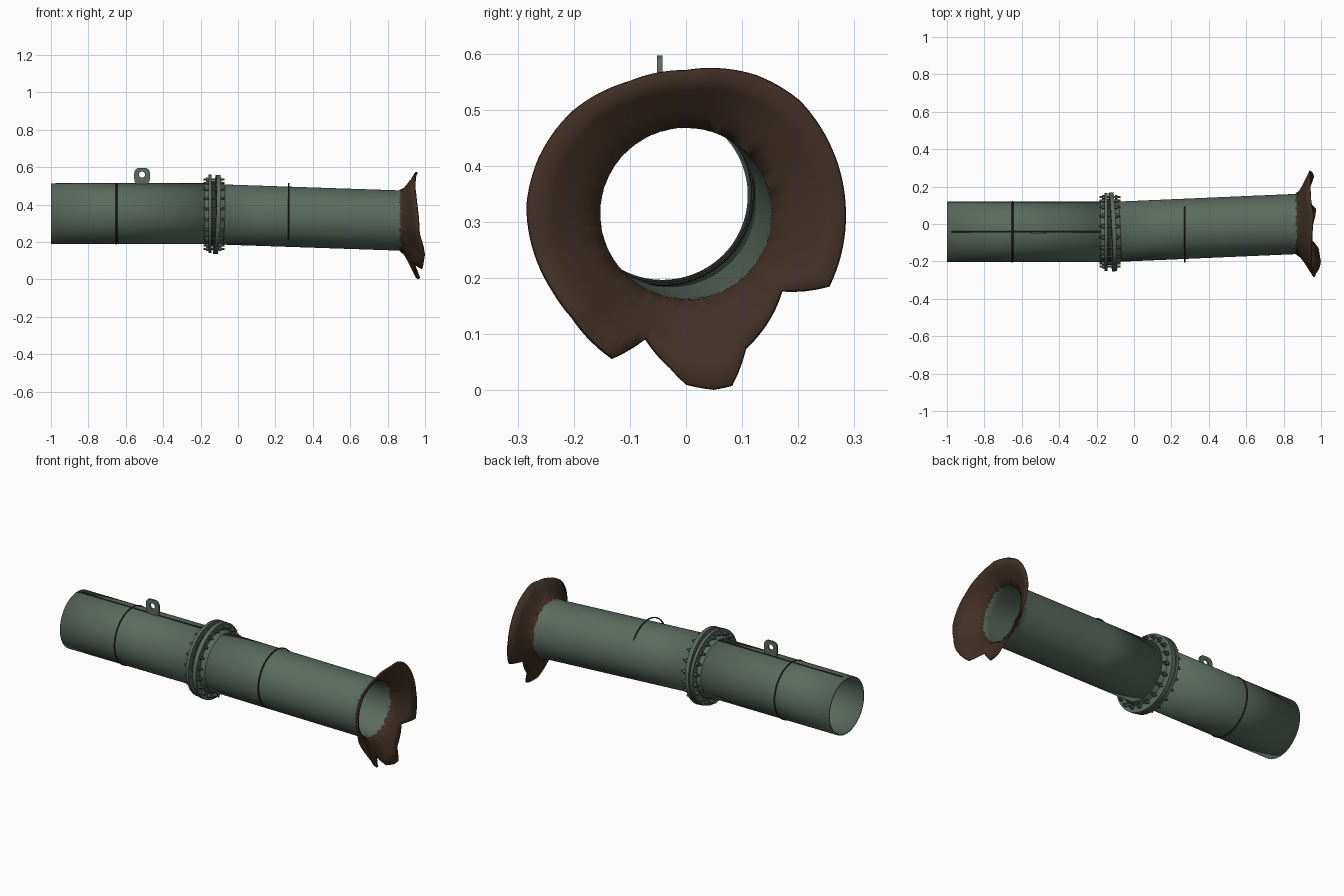
import bpy, bmesh, math, random
from mathutils import Matrix, Vector

if "Cube" in bpy.data.objects:
    bpy.data.objects.remove(bpy.data.objects["Cube"])

random.seed(4)
TAU = 2 * math.pi


def material(name, rgb):
    m = bpy.data.materials.new(name)
    m.diffuse_color = (*rgb, 1)
    m.use_nodes = True
    m.node_tree.nodes["Principled BSDF"].inputs["Base Color"].default_value = m.diffuse_color
    return m


GREEN = material("pipe_green", (0.105, 0.145, 0.115))
BROWN = material("scorched_rust", (0.052, 0.029, 0.019))
DARK = material("weld_dark", (0.03, 0.028, 0.028))
STEEL = material("bolt_steel", (0.12, 0.13, 0.13))


def finish(bm, name, mats, angle=35):
    me = bpy.data.meshes.new(name)
    bm.to_mesh(me)
    bm.free()
    ob = bpy.data.objects.new(name, me)
    bpy.context.collection.objects.link(ob)
    for m in mats:
        me.materials.append(m)
    bpy.ops.object.select_all(action='DESELECT')
    ob.select_set(True)
    bpy.context.view_layer.objects.active = ob
    bpy.ops.object.shade_smooth_by_angle(angle=math.radians(angle))
    return ob


def bridge(bm, rings, closed=False):
    """Skin rings of points; returns the faces grouped by band."""
    vs = [[bm.verts.new(p) for p in r] for r in rings]
    n, bands = len(vs[0]), []
    for i in range(len(vs) - (0 if closed else 1)):
        a, b = vs[i], vs[(i + 1) % len(vs)]
        bands.append([bm.faces.new((a[j], a[(j + 1) % n], b[(j + 1) % n], b[j])) for j in range(n)])
    return bands


def circle(x, r, cy, cz, n=96):
    return [(x, cy + r * math.cos(TAU * j / n), cz + r * math.sin(TAU * j / n)) for j in range(n)]


def lathe(name, profile, place, mat, n=96):
    """Closed (x, r) profile turned around the x axis."""
    bm = bmesh.new()
    bridge(bm, [circle(x, r, 0, 0, n) for x, r in profile], True)
    bmesh.ops.recalc_face_normals(bm, faces=bm.faces)
    ob = finish(bm, name, [mat])
    ob.matrix_world = place
    return ob


def thicken(ob, t):
    s = ob.modifiers.new("wall", 'SOLIDIFY')
    s.thickness, s.offset = t, -1


CY, CZ, R = -0.042, 0.351, 0.161
straight = Matrix.Translation((0, CY, CZ))
tilt = Vector((1, 0.043, -0.033)).to_track_quat('X', 'Z').to_matrix().to_4x4()

# straight left pipe
bm = bmesh.new()
bridge(bm, [circle(x, R, CY, CZ) for x in (-1, -0.65, -0.145)])
thicken(finish(bm, "left_pipe", [GREEN]), 0.007)

# torn rim outline: angle, radius, x position
RIM = [(3, .285, .938), (24, .285, .935), (45, .286, .935), (63, .277, .94), (81, .263, .955),
       (90, .256, .95), (114, .257, .945), (138, .273, .94), (159, .281, .95), (177, .285, .96),
       (195, .28, .965), (210, .276, .985), (222, .276, .993), (243, .291, .98), (252, .236, .93),
       (264, .277, .94), (270, .305, .95), (279, .318, .963), (285, .318, .965), (294, .264, .94),
       (321, .221, .925), (333, .287, .955), (363, .285, .938)]


def rim(deg):
    if deg < 3:
        deg += 360
    for (a, r0, x0), (b, r1, x1) in zip(RIM, RIM[1:]):
        if a <= deg <= b:
            t = (deg - a) / (b - a)
            return r0 + (r1 - r0) * t, x0 + (x1 - x0) * t


# sagging right pipe with flared torn end
N, X0, XE = 120, -0.105, 0.868


def axis(x):
    t = min(1, (x - X0) / (XE - X0))
    return CY * (1 - t), 0.348 + (0.315 - 0.348) * t


rings = [circle(x, R, *axis(x), N) for x in (X0, 0.27, 0.6, 0.83)]
edge = []
for j in range(N):  # ragged burn edge
    a = TAU * j / N
    x = 0.867 + random.uniform(-0.008, 0.008)
    cy, cz = axis(x)
    edge.append((x, cy + R * math.cos(a), cz + R * math.sin(a)))
rings.append(edge)
for t in (0.2, 0.4, 0.7, 1):
    ring = []
    for j in range(N):
        a = TAU * j / N
        r, x = rim(360 * j / N)
        rr = R + (r - R) * t ** 1.15
        ring.append((0.872 + (x - 0.872) * t, rr * math.cos(a), 0.315 + rr * math.sin(a)))
    rings.append(ring)
bm = bmesh.new()
for i, band in enumerate(bridge(bm, rings)):
    for f in band:
        f.material_index = 1 if i >= 4 else 0
thicken(finish(bm, "right_pipe_torn_end", [GREEN, BROWN], 50), 0.009)

# flange pair with collars
lathe("left_flange", [(-.158, .155), (-.158, .209), (-.141, .209), (-.141, .155)], straight, GREEN)
lathe("left_collar", [(-.185, .158), (-.158, .172), (-.141, .172), (-.141, .155)], straight, GREEN)
joint = Matrix.Translation((-0.112, CY, 0.347)) @ tilt
lathe("right_flange", [(-.013, .155), (-.013, .211), (.010, .211), (.010, .155)], joint, GREEN)
lathe("right_collar", [(.008, .155), (.008, .174), (.035, .162), (.035, .155)], joint, GREEN)
lathe("gasket", [(-.144, .155), (-.144, .176), (-.12, .176), (-.12, .155)], straight, DARK)

# bolts with hex heads
bm = bmesh.new()
for k in range(20):
    a = TAU * (k + 0.5) / 20
    for x, length, r, n in ((-.128, .112, .006, 10), (-.164, .012, .0115, 6), (-.094, .014, .0115, 6)):
        m = Matrix.Translation((x, CY + .188 * math.cos(a), CZ - .002 + .188 * math.sin(a)))
        bmesh.ops.create_cone(bm, cap_ends=True, segments=n, radius1=r, radius2=r, depth=length,
                              matrix=m @ Matrix.Rotation(math.pi / 2, 4, 'Y'))
finish(bm, "flange_bolts", [STEEL])

# weld beads: two girth rings and one lengthwise seam
for name, x in (("left_girth_weld", -0.65), ("right_girth_weld", 0.272)):
    bead = [(x + .0045 * math.cos(TAU * k / 8), .1615 + .0035 * math.sin(TAU * k / 8)) for k in range(8)]
    lathe(name, bead, straight, DARK)
bm = bmesh.new()
bmesh.ops.create_cone(bm, cap_ends=True, segments=8, radius1=.0045, radius2=.0045, depth=.8,
                      matrix=Matrix.Translation((-.575, CY, CZ + R - .001)) @ Matrix.Rotation(math.pi / 2, 4, 'Y'))
finish(bm, "lengthwise_weld", [DARK])


# lifting lug: rounded plate with a hole
def lug_ring(y, w, h, zc, p):
    pts = []
    for j in range(40):
        c, s = math.cos(TAU * j / 40), math.sin(TAU * j / 40)
        pts.append((-.513 + w * math.copysign(abs(c) ** p, c), y, zc + h * math.copysign(abs(s) ** p, s)))
    return pts


bm = bmesh.new()
y0, y1 = -0.052, -0.042
bridge(bm, [lug_ring(y0, .016, .016, .561, 1), lug_ring(y0, .042, .045, .552, .6),
            lug_ring(y1, .042, .045, .552, .6), lug_ring(y1, .016, .016, .561, 1)], True)
bmesh.ops.recalc_face_normals(bm, faces=bm.faces)
finish(bm, "lifting_lug", [GREEN])
